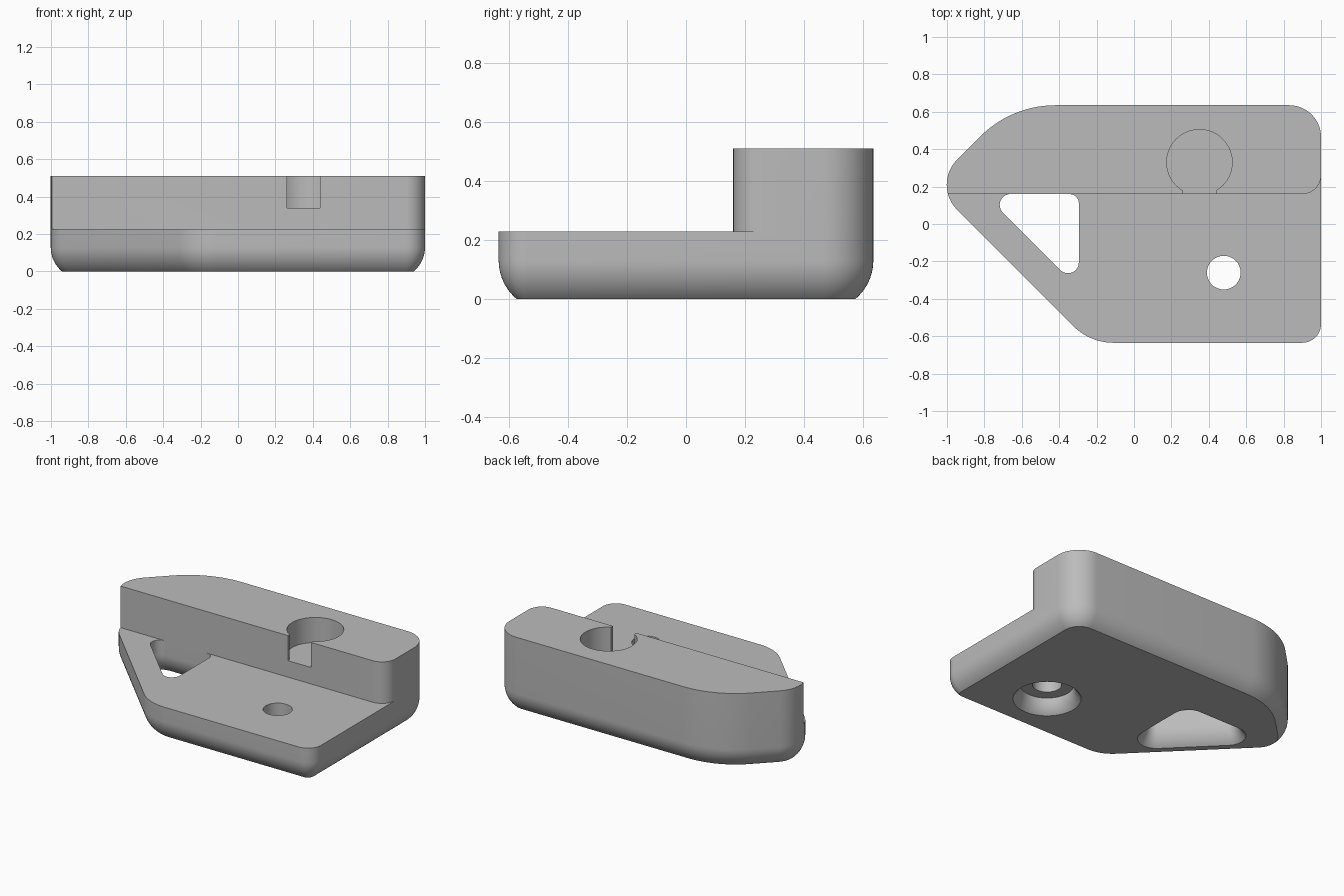
import bpy, bmesh, math
from mathutils import Vector

cube = bpy.data.objects.get("Cube")
if cube:
    bpy.data.objects.remove(cube, do_unlink=True)

grey = bpy.data.materials.new("plain grey")
grey.use_nodes = True
colour = (0.5, 0.5, 0.5, 1)
grey.diffuse_color = colour
grey.node_tree.nodes["Principled BSDF"].inputs["Base Color"].default_value = colour


def rounded(corners, inset=0.0, steps=14):
    """Counter-clockwise convex polygon with rounded corners, offset inwards."""
    ring = []
    for i, (x, y, r) in enumerate(corners):
        p = Vector((x, y))
        before = (p - Vector(corners[i - 1][:2])).normalized()
        after = (Vector(corners[(i + 1) % len(corners)][:2]) - p).normalized()
        half = before.angle(after) / 2
        centre = p + (after - before).normalized() * (r / math.cos(half))
        start = math.atan2(-before.x, before.y)
        for k in range(steps + 1):
            a = start + 2 * half * k / steps
            ring.append(centre + (r - inset) * Vector((math.cos(a), math.sin(a))))
    return ring


def circle(x, y, r, count=64):
    return [Vector((x + r * math.cos(math.tau * k / count),
                    y + r * math.sin(math.tau * k / count))) for k in range(count)]


def loft(name, layers):
    """Solid through a stack of (z, ring) layers."""
    bm = bmesh.new()
    rings = [[bm.verts.new((p.x, p.y, z)) for p in ring] for z, ring in layers]
    for low, high in zip(rings, rings[1:]):
        for i in range(len(low)):
            bm.faces.new((low[i - 1], low[i], high[i], high[i - 1]))
    bm.faces.new(rings[0][::-1])
    bm.faces.new(rings[-1])
    bmesh.ops.recalc_face_normals(bm, faces=bm.faces)
    mesh = bpy.data.meshes.new(name)
    bm.to_mesh(mesh)
    bm.free()
    mesh.materials.append(grey)
    obj = bpy.data.objects.new(name, mesh)
    bpy.context.collection.objects.link(obj)
    return obj


def cove(width, height, steps=10):
    """(z, inset) pairs of an arc that ends vertical at the given height."""
    sweep = 2 * math.atan(width / height)
    radius = height / math.sin(sweep)
    angles = [sweep * (1 - k / steps) for k in range(steps + 1)]
    return [(height - radius * math.sin(a), radius * (1 - math.cos(a))) for a in angles]


STEP, TOP, WALL, FLOOR = 0.228, 0.51, 0.16, 0.34
edge = cove(0.06, 0.13)

# Body with the rounded underside edge
outline = [(-0.235, -0.635, 0.3), (1, -0.635, 0.1), (1, 0.635, 0.17),
           (-0.655, 0.635, 0.57), (-1.08, 0.21, 0.19)]
body = loft("bracket_body", [(z, rounded(outline, d)) for z, d in edge]
            + [(TOP, rounded(outline))])

# Step cutter leaves the tall rear block with one rounded front corner
arc = [Vector((0.9 + 0.1 * math.sin(a), 0.26 - 0.1 * math.cos(a)))
       for a in (math.pi / 2 * k / 14 for k in range(15))]
step = [Vector(p) for p in ((-2, WALL), (-2, -2), (2, -2), (2, 0.26))] + arc[::-1]
cutters = [loft("step_cutter", [(STEP, step), (1, step)])]

# Triangular opening, flared at the underside
triangle = [(-0.8, WALL, 0.058), (-0.295, -0.345, 0.058), (-0.295, WALL, 0.05)]
cutters.append(loft("triangle_cutter",
                    [(-0.1, rounded(triangle, -edge[0][1]))]
                    + [(z, rounded(triangle, -d)) for z, d in edge]
                    + [(0.4, rounded(triangle))]))

# Screw hole and its flared counterbore
hole = circle(0.48, -0.26, 0.09)
cutters.append(loft("screw_hole_cutter", [(-0.1, hole), (0.4, hole)]))
bore = cove(0.045, 0.1)
cutters.append(loft("counterbore_cutter", [(-0.1, circle(0.48, -0.26, 0.21))]
                    + [(z, circle(0.48, -0.26, 0.165 + d)) for z, d in bore]))

# Round socket in the block, open to the front through a narrow slot
a0 = math.asin(0.088 / 0.175)
socket = [Vector((0.35 + 0.175 * math.sin(a), 0.33 - 0.175 * math.cos(a)))
          for a in (a0 + (math.tau - 2 * a0) * k / 60 for k in range(61))]
socket += [Vector((0.262, 0)), Vector((0.438, 0))]
cutters.append(loft("socket_cutter", [(FLOOR, socket), (1, socket)]))

bpy.ops.object.select_all(action="DESELECT")
bpy.context.view_layer.objects.active = body
body.select_set(True)
for cutter in cutters:
    cut = body.modifiers.new(cutter.name, "BOOLEAN")
    cut.operation, cut.solver, cut.object = "DIFFERENCE", "EXACT", cutter
    bpy.ops.object.modifier_apply(modifier=cut.name)
    bpy.data.objects.remove(cutter, do_unlink=True)
bpy.ops.object.shade_smooth_by_angle(angle=math.radians(30))
